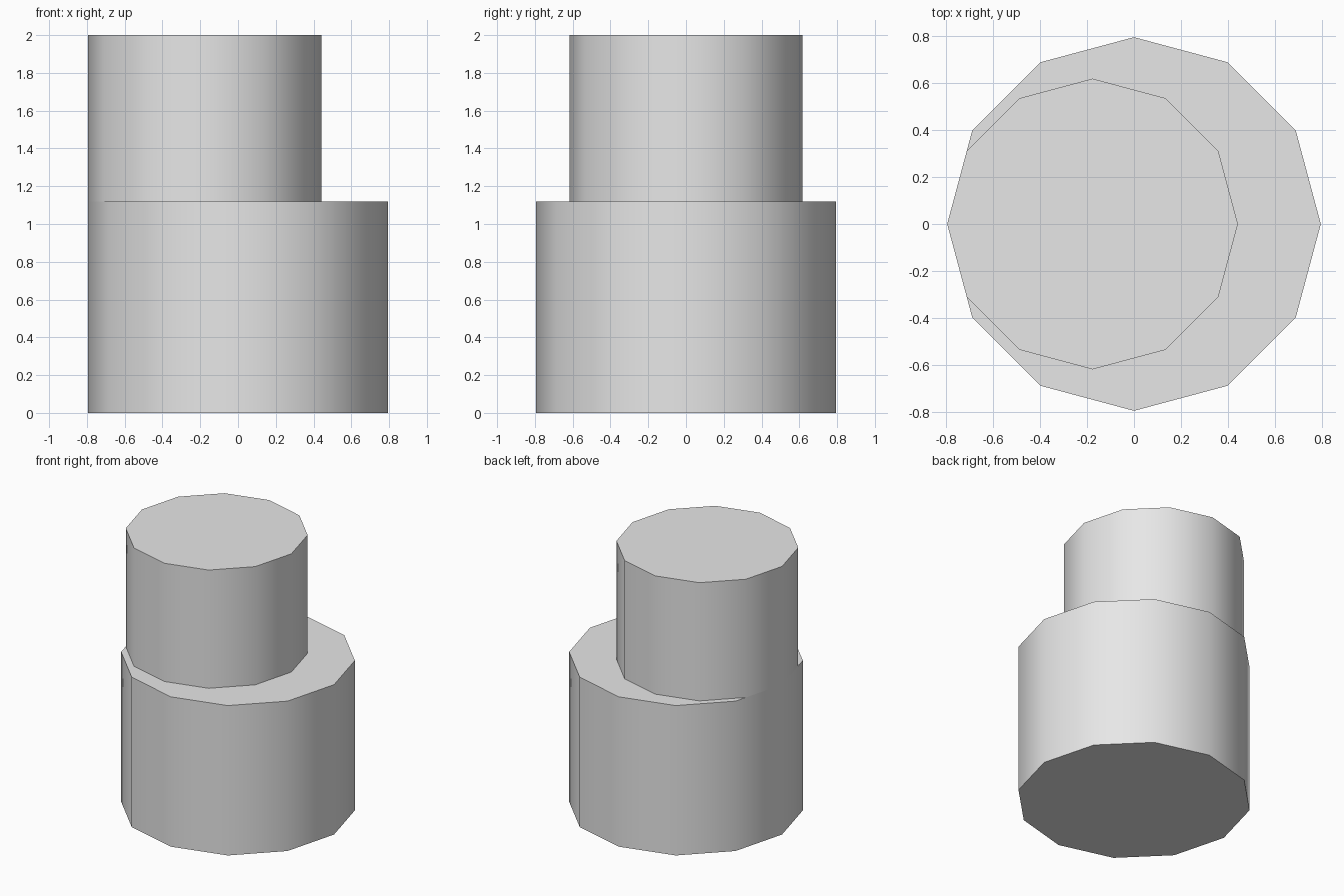
import bpy
from math import radians

cube = bpy.data.objects.get("Cube")
if cube:
    bpy.data.objects.remove(cube, do_unlink=True)

SIDES = 12
BASE_RADIUS, TOP_RADIUS = 0.793, 0.617
BASE_HEIGHT, TOTAL_HEIGHT = 1.118, 2.0

grey = bpy.data.materials.new("light_grey")
grey.use_nodes = True
grey.diffuse_color = (0.8, 0.8, 0.8, 1)
grey.node_tree.nodes["Principled BSDF"].inputs["Base Color"].default_value = grey.diffuse_color


def drum(name, radius, x, bottom, top):
    """Twelve-sided drum with smooth walls and crisp flat caps."""
    bpy.ops.mesh.primitive_cylinder_add(
        vertices=SIDES, radius=radius, depth=top - bottom,
        location=(x, 0, (bottom + top) / 2))
    obj = bpy.context.object
    obj.name = name
    obj.data.materials.append(grey)
    bpy.ops.object.shade_smooth_by_angle(angle=radians(40))
    return obj


# Wide lower drum
drum("lower_drum", BASE_RADIUS, 0, 0, BASE_HEIGHT)

# Narrower upper drum, flush with the lower one on its -x side
drum("upper_drum", TOP_RADIUS, TOP_RADIUS - BASE_RADIUS, BASE_HEIGHT, TOTAL_HEIGHT)
